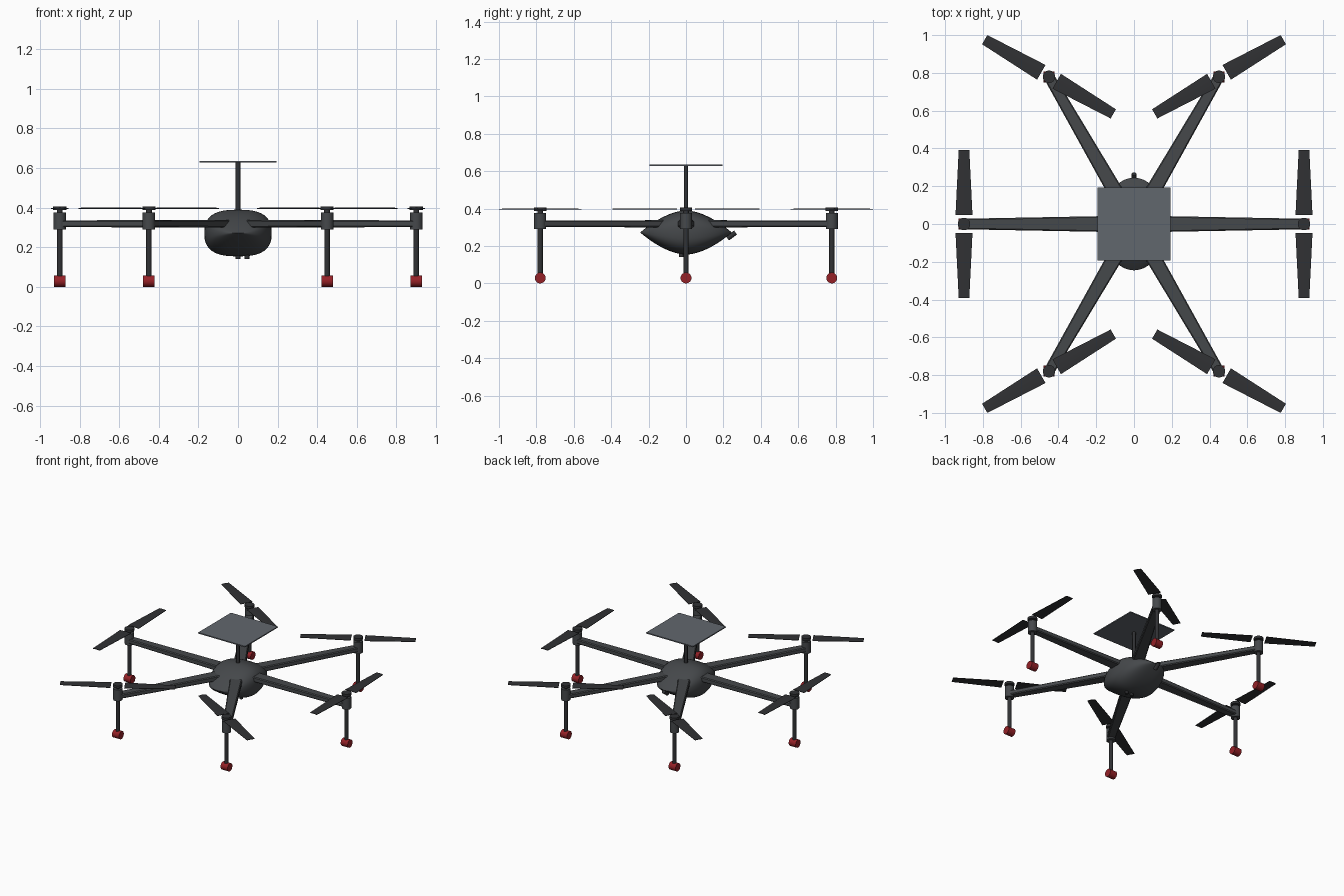
import bpy, bmesh
from math import sin, cos, pi, radians, copysign
from mathutils import Matrix, Vector

if "Cube" in bpy.data.objects:
    bpy.data.objects.remove(bpy.data.objects["Cube"])


def material(name, r, g, b):
    m = bpy.data.materials.new(name)
    m.diffuse_color = (r, g, b, 1)
    m.use_nodes = True
    m.node_tree.nodes["Principled BSDF"].inputs["Base Color"].default_value = m.diffuse_color
    return m


SHELL = material("shell_grey", 0.06, 0.065, 0.07)
DARK = material("dark_grey", 0.03, 0.031, 0.034)
PLATE = material("plate_grey", 0.12, 0.135, 0.155)
RED = material("foot_red", 0.3, 0.015, 0.02)


def finish(ob, mat, smooth=True):
    ob.data.materials.append(mat)
    bpy.ops.object.select_all(action='DESELECT')
    bpy.context.view_layer.objects.active = ob
    ob.select_set(True)
    if smooth:
        bpy.ops.object.shade_smooth_by_angle(angle=radians(40))
    return ob


def from_bmesh(name, bm, mat, smooth=True):
    bmesh.ops.recalc_face_normals(bm, faces=bm.faces)
    me = bpy.data.meshes.new(name)
    bm.to_mesh(me)
    bm.free()
    ob = bpy.data.objects.new(name, me)
    bpy.context.collection.objects.link(ob)
    return finish(ob, mat, smooth)


def rod(name, a, b, r, mat, sides=24):
    a, b = Vector(a), Vector(b)
    bpy.ops.mesh.primitive_cylinder_add(vertices=sides, radius=r, depth=(b - a).length,
                                        location=(a + b) / 2,
                                        rotation=(b - a).to_track_quat('Z', 'Y').to_euler())
    ob = bpy.context.object
    ob.name = name
    return finish(ob, mat)


def loft(name, rings, mat, smooth=True, xf=None):
    bm = bmesh.new()
    loops = [[bm.verts.new(p) for p in ring] for ring in rings]
    n = len(loops[0])
    for A, B in zip(loops, loops[1:]):
        for i in range(n):
            bm.faces.new((A[i], A[(i + 1) % n], B[(i + 1) % n], B[i]))
    bm.faces.new(loops[0])
    bm.faces.new(loops[-1])
    if xf:
        bm.transform(xf)
    return from_bmesh(name, bm, mat, smooth)


# Fuselage: superellipse sections, oval in plan and lens-shaped from the side
def spow(v, e):
    return copysign(abs(v) ** e, v)


rings = []
for i in range(33):
    u = -cos(pi * (0.01 + 0.98 * i / 32))
    w = 0.17 * (1 - u * u) ** 0.5
    k = 1 - abs(u) ** 1.75
    ring = []
    for j in range(40):
        t = 2 * pi * j / 40
        h = 0.118 * k
        ring.append((w * spow(cos(t), 0.75), 0.245 * u, 0.272 + h * spow(sin(t), 0.75)))
    rings.append(ring)
loft("fuselage", rings, SHELL)

# Mast and top plate
rod("mast", (0, 0, 0.36), (0, 0, 0.63), 0.012, DARK)
bpy.ops.mesh.primitive_cube_add(size=1, location=(0, 0, 0.632))
plate = bpy.context.object
plate.name = "top_plate"
plate.scale = (0.388, 0.388, 0.008)
finish(plate, PLATE, False)

# Belly sensors and tail nozzle
for x in (0, 0.045):
    rod("belly_sensor", (x, -0.025, 0.17), (x, -0.025, 0.14), 0.012, DARK)
rod("tail_nozzle", (0, 0.222, 0.24), (0, 0.265, 0.272), 0.013, DARK)


def section(x, w, z0, z1, c):
    # Rectangle with chamfered corners, lying across the x axis
    return [(x, -w, z0 + c), (x, -w + c, z0), (x, w - c, z0), (x, w, z0 + c),
            (x, w, z1 - c), (x, w - c, z1), (x, -w + c, z1), (x, -w, z1 - c)]


def blade_section(x, w):
    return [(x, -w, 0.394), (x, 0, 0.396), (x, w, 0.394),
            (x, w, 0.397), (x, 0, 0.400), (x, -w, 0.397)]


# Six arms, each with motor, leg, foot and two-blade rotor
for i in range(6):
    a = i * pi / 3
    x, y = 0.9 * cos(a), 0.9 * sin(a)
    loft("arm", [section(0.04, 0.044, 0.299, 0.338, 0.006),
                 section(0.9, 0.028, 0.302, 0.336, 0.006)], SHELL, False,
         Matrix.Rotation(a, 4, 'Z'))
    rod("motor", (x, y, 0.29), (x, y, 0.375), 0.032, SHELL)
    rod("rotor_shaft", (x, y, 0.37), (x, y, 0.395), 0.015, DARK)
    rod("rotor_hub", (x, y, 0.388), (x, y, 0.406), 0.033, DARK)
    rod("leg", (x, y, 0.03), (x, y, 0.295), 0.014, DARK)
    rod("foot", (x - 0.029, y, 0.029), (x + 0.029, y, 0.029), 0.029, RED)
    for side in (0, pi):
        xf = Matrix.Translation((x, y, 0)) @ Matrix.Rotation(pi / 2 - a + side, 4, 'Z')
        loft("rotor_blade", [blade_section(0.047, 0.045), blade_section(0.393, 0.028)],
             DARK, True, xf)
